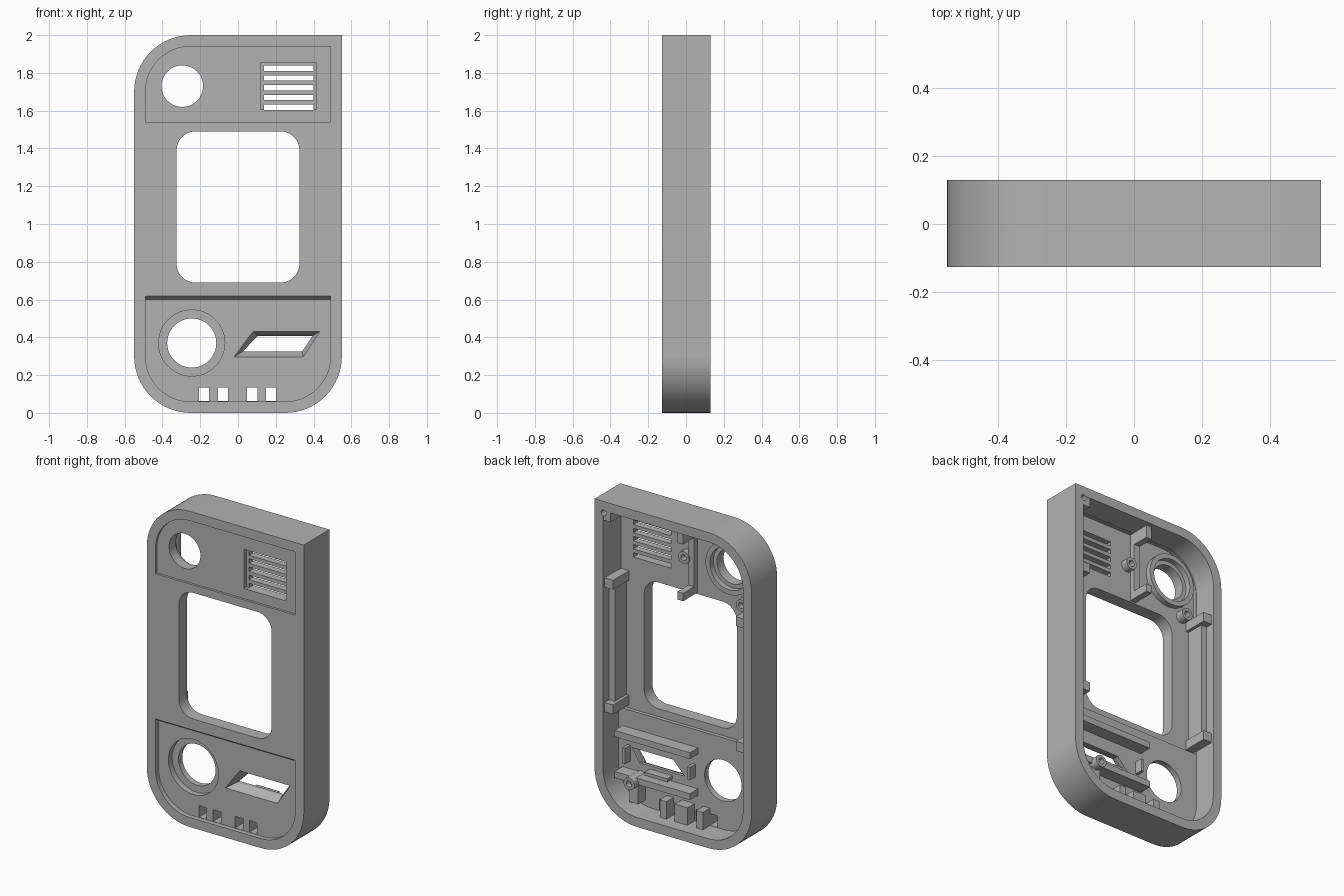
import bpy, bmesh, math

cube = bpy.data.objects.get("Cube")
if cube:
    bpy.data.objects.remove(cube, do_unlink=True)

grey = bpy.data.materials.new("grey_plastic")
grey.use_nodes = True
colour = (0.45, 0.45, 0.45, 1)
grey.diffuse_color = colour
grey.node_tree.nodes["Principled BSDF"].inputs["Base Color"].default_value = colour

FRONT, BACK = -0.127, 0.13
FLOOR, LOW_FLOOR = -0.045, -0.022


# Outlines are lists of (x, z) points
def rounded(x0, x1, z0, z1, tl=0, tr=0, br=0, bl=0, steps=16):
    corners = [(x1, z1, -1, -1, tr, 0), (x0, z1, 1, -1, tl, 90),
               (x0, z0, 1, 1, bl, 180), (x1, z0, -1, 1, br, 270)]
    pts = []
    for x, z, sx, sz, r, start in corners:
        if r == 0:
            pts.append((x, z))
            continue
        for i in range(steps + 1):
            a = math.radians(start + 90 * i / steps)
            pts.append((x + sx * r + r * math.cos(a), z + sz * r + r * math.sin(a)))
    return pts


def circle(x, z, r, n=48):
    return [(x + r * math.cos(math.tau * i / n), z + r * math.sin(math.tau * i / n))
            for i in range(n)]


def loft(name, sections, closed=False):
    """Skin a list of (y, outline) sections; closed joins last to first."""
    bm = bmesh.new()
    rings = [[bm.verts.new((x, y, z)) for x, z in pts] for y, pts in sections]
    pairs = list(zip(rings, rings[1:]))
    if closed:
        pairs.append((rings[-1], rings[0]))
    else:
        bm.faces.new(rings[0])
        bm.faces.new(rings[-1])
    for a, b in pairs:
        for i in range(len(a)):
            j = (i + 1) % len(a)
            bm.faces.new((a[i], a[j], b[j], b[i]))
    bmesh.ops.recalc_face_normals(bm, faces=bm.faces)
    mesh = bpy.data.meshes.new(name)
    bm.to_mesh(mesh)
    bm.free()
    mesh.materials.append(grey)
    obj = bpy.data.objects.new(name, mesh)
    bpy.context.scene.collection.objects.link(obj)
    return obj


def prism(name, pts, y0, y1):
    return loft(name, [(y0, pts), (y1, pts)])


def box(name, x0, x1, y0, y1, z0, z1):
    return prism(name, rounded(x0, x1, z0, z1), y0, y1)


def combine(target, tool, operation="DIFFERENCE"):
    mod = target.modifiers.new("cut", "BOOLEAN")
    mod.operation, mod.solver, mod.object = operation, "EXACT", tool
    bpy.context.view_layer.update()
    result = bpy.data.meshes.new_from_object(
        target.evaluated_get(bpy.context.evaluated_depsgraph_get()))
    target.modifiers.clear()
    target.data = result
    bpy.data.objects.remove(tool, do_unlink=True)


def smooth(obj):
    bpy.ops.object.select_all(action="DESELECT")
    obj.select_set(True)
    bpy.context.view_layer.objects.active = obj
    bpy.ops.object.shade_smooth_by_angle(angle=math.radians(25))


# Case: three rounded corners and one square corner
shell = prism("case_shell", rounded(-0.55, 0.55, 0, 2, tl=0.3, br=0.3, bl=0.3), FRONT, BACK)


def cut(pts, y0, y1):
    combine(shell, prism("cutter", pts, y0, y1))


# Hollow back, deeper in the upper part
cut(rounded(-0.49, 0.49, 0.06, 1.94, tl=0.24, br=0.24, bl=0.24), LOW_FLOOR, 0.2)
cut(rounded(-0.487, 0.487, 0.64, 1.937, tl=0.237), FLOOR, 0.1)

# Square-corner screw post
combine(shell, box("post", 0.44, 0.52, -0.08, BACK - 0.002, 1.88, 1.97), "UNION")
cut(circle(0.487, 1.927, 0.018, 24), 0.02, 0.2)

# Recessed front panels, the lower one with a sloped top edge
cut(rounded(-0.49, 0.49, 1.54, 1.94, tl=0.24), -0.2, FRONT + 0.015)
low = dict(br=0.24, bl=0.24)
combine(shell, loft("cutter", [
    (-0.2, rounded(-0.49, 0.49, 0.06, 0.62, **low)),
    (FRONT, rounded(-0.49, 0.49, 0.06, 0.62, **low)),
    (FRONT + 0.03, rounded(-0.49, 0.49, 0.06, 0.60, **low))]))

# Screen window
r = 0.1
cut(rounded(-0.325, 0.325, 0.69, 1.49, r, r, r, r), -0.2, 0.1)

# Round openings
cut(circle(-0.295, 1.73, 0.11), -0.2, 0.1)
cut(circle(-0.245, 0.37, 0.175), -0.2, -0.06)
cut(circle(-0.245, 0.37, 0.13), -0.2, 0.1)

# Speaker grille
cut(rounded(0.12, 0.415, 1.605, 1.852), -0.2, FRONT + 0.04)
for i in range(5):
    z = 1.824 - 0.0515 * i
    cut(rounded(0.138, 0.4, z - 0.014, z + 0.014), -0.2, 0.1)

# Slanted slot with tapered sides
wide = [(-0.02, 0.297), (0.345, 0.297), (0.435, 0.432), (0.08, 0.432)]
narrow = [(0.025, 0.325), (0.34, 0.325), (0.395, 0.408), (0.105, 0.408)]
combine(shell, loft("cutter", [(-0.2, wide), (FRONT + 0.03, wide),
                               (LOW_FLOOR - 0.02, narrow), (0.1, narrow)]))

# Bottom vents
for x in (-0.18, -0.08, 0.075, 0.175):
    cut(rounded(x - 0.027, x + 0.027, 0.062, 0.135), -0.2, 0.02)
smooth(shell)

# Screw bosses with blind holes
for i, (x, z, top) in enumerate([(0.017, 1.72, 0.0), (-0.395, 1.53, 0.01), (0.33, 0.24, 0.1)]):
    outer, inner = circle(x, z, 0.038, 32), circle(x, z, 0.019, 32)
    smooth(loft(f"screw_boss_{i + 1}", [(-0.055, outer), (top, outer),
                                        (top, inner), (top - 0.035, inner)]))
box("boss_support", 0.3, 0.36, LOW_FLOOR - 0.01, 0.05, 0.1, 0.24)

# Collar around the upper round opening
outer, inner = circle(-0.295, 1.73, 0.165), circle(-0.295, 1.73, 0.135)
smooth(loft("opening_collar", [(-0.055, outer), (-0.01, outer), (-0.01, inner),
                               (-0.055, inner)], closed=True))

# Upper dividing rib, tall at both ends
box("divider_rib", -0.05, -0.01, -0.055, -0.01, 1.5, 1.945)
box("divider_foot", -0.05, -0.01, -0.055, 0.1, 1.5, 1.55)
box("divider_head", -0.05, -0.01, -0.055, 0.1, 1.86, 1.945)

# Side rails with end blocks, mirrored
for side, s in (("left", 1), ("right", -1)):
    def rail(name, inner, top, z0, z1):
        a, b = sorted((s * inner, s * 0.5))
        box(f"{side}_{name}", a, b, -0.055, top, z0, z1)
    rail("rail", 0.45, 0.07, 0.66, 1.51)
    rail("rail_top_block", 0.43, 0.115, 1.45, 1.51)
    rail("rail_bottom_block", 0.43, 0.115, 0.66, 0.72)

# Holder around the slanted slot
box("holder_upper_bar", -0.07, 0.46, LOW_FLOOR - 0.01, 0.06, 0.49, 0.53)
box("holder_lower_bar", -0.07, 0.46, LOW_FLOOR - 0.01, 0.06, 0.23, 0.27)
box("holder_left_tab", 0.405, 0.425, LOW_FLOOR - 0.01, 0.03, 0.32, 0.42)
box("holder_right_tab", -0.05, -0.03, LOW_FLOOR - 0.01, 0.03, 0.34, 0.42)
box("holder_lower_tab", 0.11, 0.27, LOW_FLOOR - 0.01, 0.03, 0.285, 0.305)

# Blocks between the bottom vents
for i, (x, w) in enumerate([(-0.13, 0.023), (0, 0.045), (0.125, 0.023)]):
    box(f"vent_block_{i + 1}", x - w, x + w, LOW_FLOOR - 0.01, 0.05, 0.05, 0.17)
